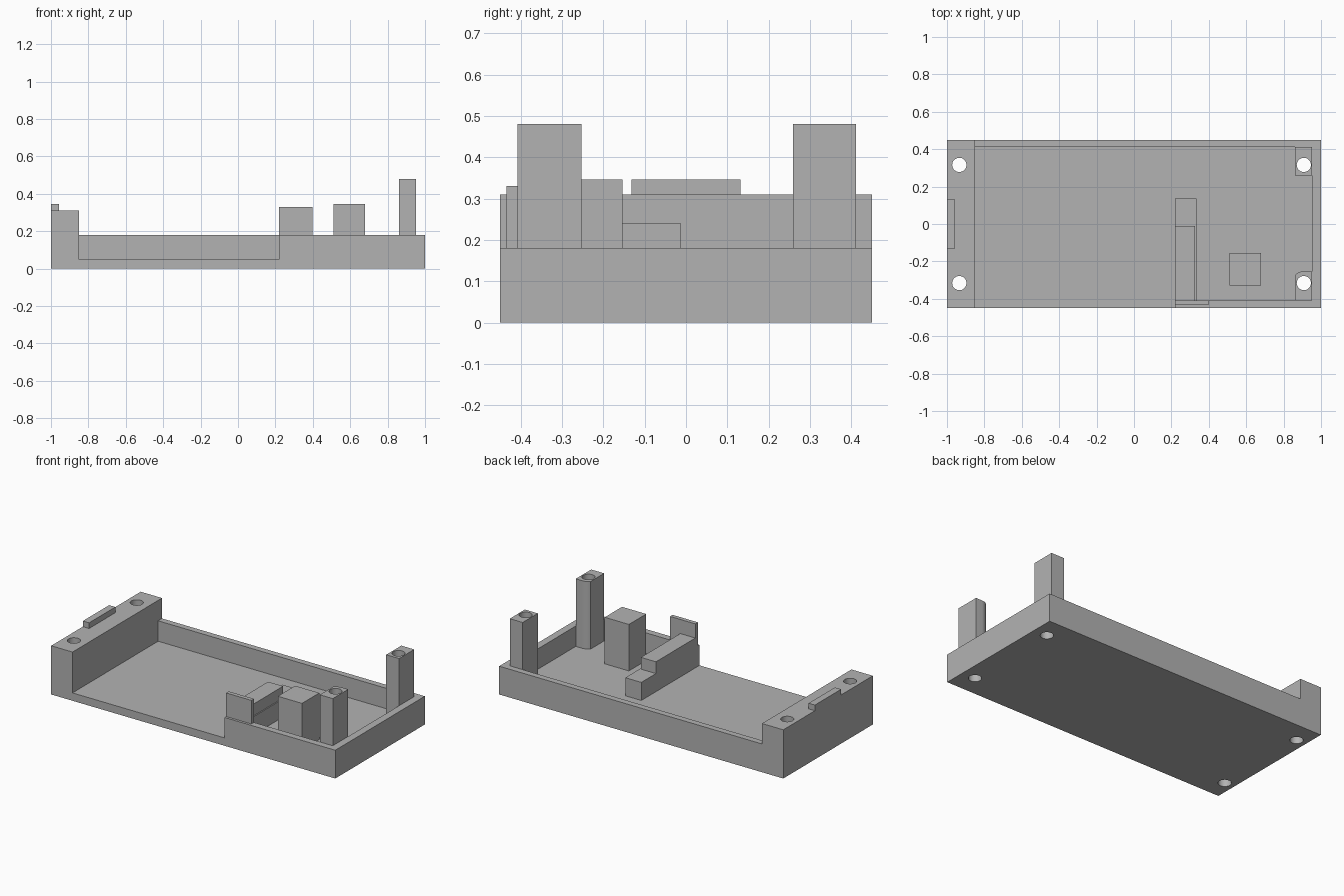
import bpy, bmesh, math

cube = bpy.data.objects.get("Cube")
if cube:
    bpy.data.objects.remove(cube, do_unlink=True)

# Single grey plastic
GREY = (0.45, 0.45, 0.45, 1)
grey = bpy.data.materials.new("grey_plastic")
grey.use_nodes = True
grey.diffuse_color = GREY
grey.node_tree.nodes["Principled BSDF"].inputs["Base Color"].default_value = GREY

FLOOR, RIM = 0.05, 0.18
HOLE_X, HOLE_Y, HOLE_R = 0.908, 0.316, 0.038


def prism(name, outline, z0, z1):
    """Extrude a counter-clockwise xy outline from z0 to z1."""
    bm = bmesh.new()
    base = bm.faces.new([bm.verts.new((x, y, z0)) for x, y in outline])
    top = bmesh.ops.extrude_face_region(bm, geom=[base])["geom"]
    verts = [g for g in top if isinstance(g, bmesh.types.BMVert)]
    bmesh.ops.translate(bm, vec=(0, 0, z1 - z0), verts=verts)
    bmesh.ops.recalc_face_normals(bm, faces=bm.faces)
    mesh = bpy.data.meshes.new(name)
    bm.to_mesh(mesh)
    bm.free()
    mesh.materials.append(grey)
    obj = bpy.data.objects.new(name, mesh)
    bpy.context.collection.objects.link(obj)
    return obj


def box(name, x0, x1, y0, y1, z0, z1):
    return prism(name, [(x0, y0), (x1, y0), (x1, y1), (x0, y1)], z0, z1)


def arc(cx, cy, r, a0, a1, n):
    angles = [math.radians(a0 + (a1 - a0) * i / n) for i in range(n + 1)]
    return [(cx + r * math.cos(a), cy + r * math.sin(a)) for a in angles]


def cut(obj, cutter):
    """Subtract the cutter, then discard it."""
    cutter.hide_render = True
    mod = obj.modifiers.new("cut", 'BOOLEAN')
    mod.operation, mod.solver, mod.object = 'DIFFERENCE', 'EXACT', cutter
    bpy.context.view_layer.objects.active = obj
    bpy.ops.object.modifier_apply(modifier=mod.name)
    bpy.data.objects.remove(cutter, do_unlink=True)


def drill(obj, x, y):
    circle = arc(x, y, HOLE_R, 0, 360, 40)[:-1]
    cut(obj, prism("drill", circle, -0.1, 0.7))


# Tray: a block with lowered rim, pocket and open front section
tray = box("tray", -1, 1, -0.45, 0.45, 0, 0.31)
cut(tray, box("rim_cutter", -0.85, 1.1, -0.6, 0.6, RIM, 0.6))
cut(tray, box("pocket_cutter", -0.85, 0.953, -0.408, 0.411, FLOOR, 0.6))
cut(tray, box("front_gap_cutter", -0.85, 0.22, -0.6, 0.3, FLOOR, 0.6))
for y in (-HOLE_Y, HOLE_Y):
    drill(tray, -0.934, y)
    drill(tray, HOLE_X, y)

# Screw posts, the front one rounded around its hole
back_post = box("back_post", 0.862, 0.953, 0.259, 0.411, FLOOR, 0.48)
drill(back_post, HOLE_X, HOLE_Y)
rounded = arc(HOLE_X, -HOLE_Y, 0.063, 90, 137, 8)
front_post = prism("front_post", [(0.862, -0.408), (0.953, -0.408), (0.953, -0.253)]
                   + rounded, FLOOR, 0.48)
drill(front_post, HOLE_X, -HOLE_Y)

# Ridge on the end block
box("end_ridge", -1, -0.956, -0.132, 0.132, 0.31, 0.346)

# Stepped rail, support block and front tab
box("rail_base", 0.22, 0.333, -0.408, 0.135, FLOOR, 0.165)
box("rail_top", 0.22, 0.326, -0.408, -0.012, 0.165, 0.24)
box("support_block", 0.51, 0.68, -0.328, -0.154, FLOOR, 0.346)
box("front_tab", 0.22, 0.398, -0.434, -0.408, RIM, 0.33)

# Smooth the round walls, keep edges sharp
bpy.ops.object.select_all(action='DESELECT')
for obj in (tray, back_post, front_post):
    obj.select_set(True)
bpy.context.view_layer.objects.active = tray
bpy.ops.object.shade_smooth_by_angle(angle=math.radians(25))
